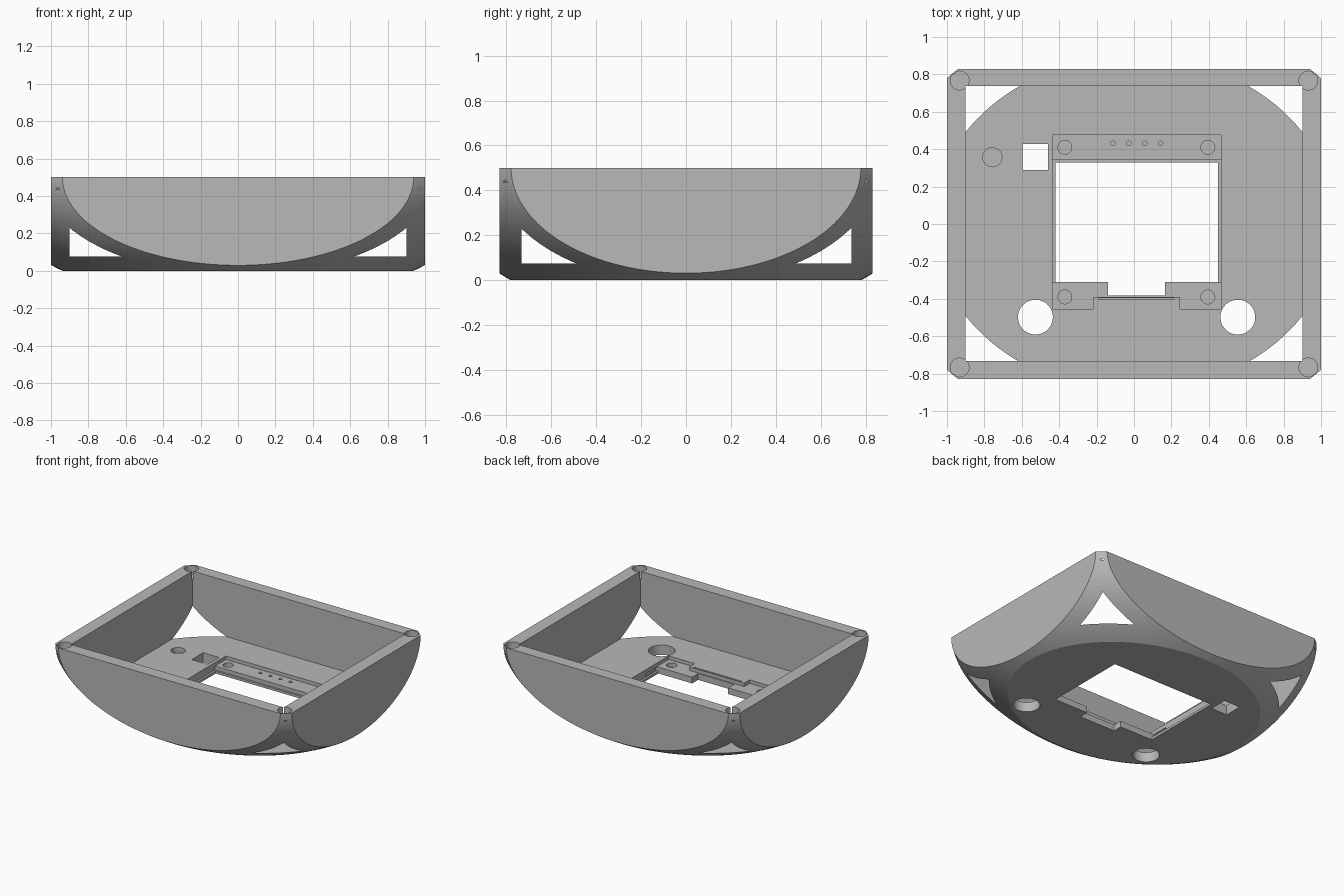
import bpy
import math

cube = bpy.data.objects.get("Cube")
if cube:
    bpy.data.objects.remove(cube, do_unlink=True)

grey = bpy.data.materials.new("plain grey")
grey.use_nodes = True
grey.diffuse_color = (0.48, 0.48, 0.48, 1)
grey.node_tree.nodes["Principled BSDF"].inputs["Base Color"].default_value = (0.48, 0.48, 0.48, 1)

TOP, FLOOR = 0.5, 0.075


def box(name, x0, x1, y0, y1, z0, z1):
    bpy.ops.mesh.primitive_cube_add(size=1, location=((x0 + x1) / 2, (y0 + y1) / 2, (z0 + z1) / 2))
    ob = bpy.context.object
    ob.name = name
    ob.scale = (x1 - x0, y1 - y0, z1 - z0)
    bpy.ops.object.transform_apply(location=True, rotation=True, scale=True)
    return ob


def rod(name, x, y, r, z0, z1, sides=48):
    bpy.ops.mesh.primitive_cylinder_add(vertices=sides, radius=r, depth=z1 - z0,
                                        location=(x, y, (z0 + z1) / 2))
    ob = bpy.context.object
    ob.name = name
    bpy.ops.object.transform_apply(location=True, rotation=True, scale=True)
    return ob


def combine(target, tool, operation="DIFFERENCE"):
    mod = target.modifiers.new("cut", "BOOLEAN")
    mod.operation = operation
    mod.solver = "EXACT"
    mod.object = tool
    bpy.context.view_layer.objects.active = target
    bpy.ops.object.modifier_apply(modifier=mod.name)
    bpy.data.objects.remove(tool, do_unlink=True)


# Outer body: a block trimmed by a flattened dome
shell = box("tray_shell", -1, 1, -0.83, 0.83, 0, TOP)
bpy.ops.mesh.primitive_uv_sphere_add(segments=128, ring_count=63, radius=1, location=(0, 0, TOP))
dome = bpy.context.object
dome.scale = (1.37, 1.141, 0.687)
bpy.ops.object.transform_apply(location=True, rotation=True, scale=True)
combine(shell, dome, "INTERSECT")

# Cavity, which also opens the four lower corners
combine(shell, box("cavity", -0.9, 0.9, -0.733, 0.737, FLOOR, 1))

# Screw sockets in the rim corners
for sx in (-1, 1):
    for sy in (-1, 1):
        combine(shell, rod("rim_socket", sx * 0.932, sy * 0.767, 0.05, 0.435, 0.7))

# Shallow board recess: upper strip with middle, then the two lower pads
combine(shell, box("board_recess", -0.435, 0.465, -0.39, 0.475, 0.048, 0.2))
for x0, x1 in ((-0.435, -0.22), (0.245, 0.465)):
    combine(shell, box("pad_recess", x0, x1, -0.455, -0.38, 0.048, 0.2))

# Screen ledge and the window through the floor
combine(shell, box("screen_ledge", -0.435, 0.465, -0.31, 0.345, 0.018, 0.2))
combine(shell, box("window", -0.42, 0.45, -0.31, 0.33, -0.1, 0.2))
combine(shell, box("cable_notch", -0.14, 0.165, -0.382, -0.3, -0.1, 0.2))
combine(shell, box("side_slots", -0.443, 0.472, -0.305, -0.175, 0.022, 0.045))
combine(shell, box("thin_slot", -0.19, 0.215, -0.405, -0.396, 0.03, 0.2))

# Board screw sockets and row of pin holes
for x in (-0.37, 0.395):
    for y in (-0.39, 0.41):
        combine(shell, rod("board_socket", x, y, 0.037, 0.015, 0.2, 32))
for x in (-0.113, -0.028, 0.057, 0.142):
    combine(shell, rod("pin_hole", x, 0.432, 0.012, 0.02, 0.2, 16))

# Floor openings: two round, one square, and one blind round pocket
for x in (-0.527, 0.555):
    combine(shell, rod("round_opening", x, -0.498, 0.093, -0.1, 0.2, 64))
combine(shell, box("square_opening", -0.595, -0.46, 0.29, 0.428, -0.1, 0.2))
combine(shell, rod("blind_pocket", -0.757, 0.357, 0.051, 0.04, 0.2))

# Finish
shell.data.materials.clear()
shell.data.materials.append(grey)
for poly in shell.data.polygons:
    poly.material_index = 0
bpy.ops.object.select_all(action="DESELECT")
shell.select_set(True)
bpy.context.view_layer.objects.active = shell
bpy.ops.object.shade_smooth_by_angle(angle=math.radians(20))
